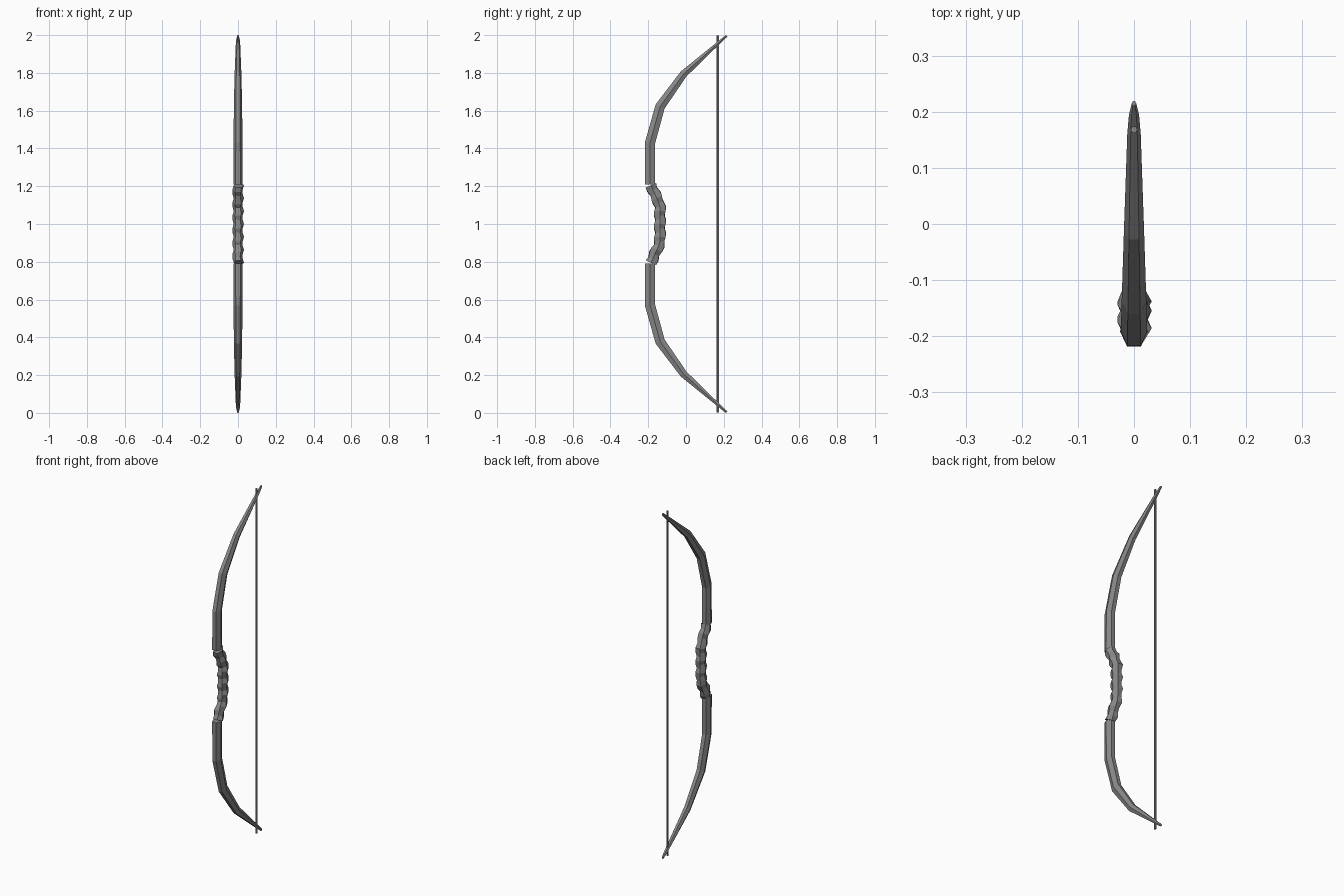
import bpy, bmesh, math
from mathutils import Vector

if "Cube" in bpy.data.objects:
    bpy.data.objects.remove(bpy.data.objects["Cube"])

SIDES = 6

# Dark grey finish shared by every part
dark = bpy.data.materials.new("dark_grey")
dark.diffuse_color = (0.25, 0.25, 0.25, 1)
dark.use_nodes = True
dark.node_tree.nodes["Principled BSDF"].inputs["Base Color"].default_value = dark.diffuse_color


def sweep(name, path, wobble=None):
    """Loft a six-sided tube along (y, z, half_width, half_depth) points."""
    bm = bmesh.new()
    rings = []
    pts = [Vector((0, p[0], p[1])) for p in path]
    for i, (y, z, rx, ry) in enumerate(path):
        before = (pts[i] - pts[max(i - 1, 0)]).normalized()
        after = (pts[min(i + 1, len(pts) - 1)] - pts[i]).normalized()
        tangent = (before + after).normalized()
        normal = Vector((0, tangent.z, -tangent.y))
        ring = []
        for k in range(SIDES):
            a = math.tau * k / SIDES
            s = wobble(i, a) if wobble else 1
            offset = normal * (math.sin(a) / math.sin(math.pi / 3) * ry * s)
            ring.append(bm.verts.new(pts[i] + offset + Vector((math.cos(a) * rx * s, 0, 0))))
        rings.append(ring)
    for r0, r1 in zip(rings, rings[1:]):
        for k in range(SIDES):
            n = (k + 1) % SIDES
            bm.faces.new((r0[k], r0[n], r1[n], r1[k]))
    bm.faces.new(rings[0][::-1])
    bm.faces.new(rings[-1])
    bmesh.ops.recalc_face_normals(bm, faces=bm.faces)
    mesh = bpy.data.meshes.new(name)
    bm.to_mesh(mesh)
    bm.free()
    mesh.materials.append(dark)
    obj = bpy.data.objects.new(name, mesh)
    bpy.context.collection.objects.link(obj)
    return obj


# Curved limbs, the lower one mirrored about mid height
limb = [(-0.191, 1.208, 0.025, 0.027), (-0.191, 1.428, 0.0235, 0.027),
        (-0.137, 1.622, 0.022, 0.026), (-0.013, 1.794, 0.018, 0.020),
        (0.16, 1.948, 0.012, 0.009), (0.195, 1.979, 0.009, 0.007),
        (0.215, 1.996, 0.004, 0.006)]
sweep("upper_limb", limb)
sweep("lower_limb", [(y, 2 - z, rx, ry) for y, z, rx, ry in limb])

# Wrapped grip, set back from the limbs, with spiral bulges
STEPS = 18
grip = []
for i in range(STEPS + 1):
    z = 0.795 + 0.41 * i / STEPS
    t = min(max((abs(z - 1) - 0.10) / 0.11, 0), 1)
    grip.append((-0.138 - 0.050 * t, z, 0.027, 0.028))


def spiral(i, a):
    return 1 + 0.17 * math.cos(math.tau * i / 3 - a)


sweep("wrapped_grip", grip, spiral)

# Taut string
sweep("bow_string", [(0.168, 0.003, 0.006, 0.006), (0.168, 1.997, 0.006, 0.006)])
